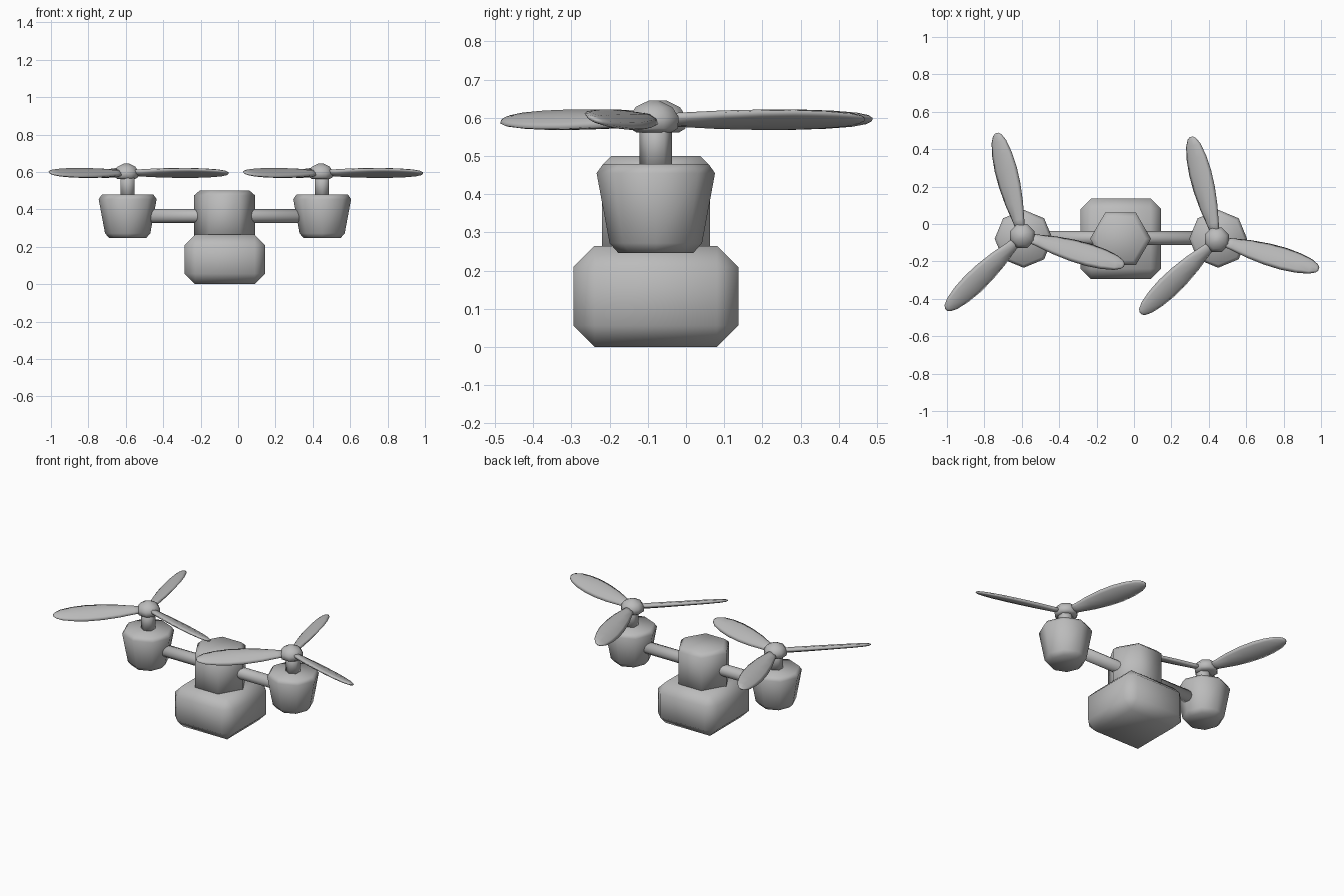
import bpy, bmesh, math
from mathutils import Matrix, Vector

if "Cube" in bpy.data.objects:
    bpy.data.objects.remove(bpy.data.objects["Cube"], do_unlink=True)

grey = bpy.data.materials.new("plain grey")
grey.use_nodes = True
GREY = (0.5, 0.5, 0.5, 1)
grey.diffuse_color = GREY
grey.node_tree.nodes["Principled BSDF"].inputs["Base Color"].default_value = GREY


def finish(name, bm, location=(0, 0, 0)):
    """Turn a bmesh into a smooth grey object."""
    bmesh.ops.recalc_face_normals(bm, faces=bm.faces)
    for f in bm.faces:
        f.smooth = True
    mesh = bpy.data.meshes.new(name)
    bm.to_mesh(mesh)
    bm.free()
    mesh.materials.append(grey)
    obj = bpy.data.objects.new(name, mesh)
    obj.location = location
    bpy.context.collection.objects.link(obj)
    return obj


def loft(bm, rings):
    """Skin closed rings of points and cap both ends."""
    loops = [[bm.verts.new(p) for p in ring] for ring in rings]
    n = len(loops[0])
    for a, b in zip(loops, loops[1:]):
        for i in range(n):
            j = (i + 1) % n
            bm.faces.new((a[i], a[j], b[j], b[i]))
    bm.faces.new(loops[0])
    bm.faces.new(loops[-1])


def lathe(name, profile, sides, location, turn=0.0, axis_x=False):
    """Revolve (radius, height) pairs about z, or about x."""
    bm = bmesh.new()
    angles = [turn + math.tau * i / sides for i in range(sides)]
    loft(bm, [[(r * math.cos(a), r * math.sin(a), z) for a in angles]
              for r, z in profile])
    if axis_x:
        bm.transform(Matrix.Rotation(math.pi / 2, 4, "Y"))
    return finish(name, bm, location)


# Chamfered base block
bm = bmesh.new()
bmesh.ops.create_cube(bm, size=1)
bmesh.ops.scale(bm, vec=(0.43, 0.432, 0.265), verts=bm.verts)
bmesh.ops.bevel(bm, geom=bm.edges[:], offset=0.056, segments=1, affect="EDGES")
finish("base_block", bm, (-0.07, -0.079, 0.1325))

# Hexagonal tower with a chamfered top rim
lathe("tower", [(0.163, 0.2), (0.163, 0.475), (0.134, 0.5)], 6, (-0.072, -0.079, 0))

# Crossbar joining the two pods
lathe("crossbar", [(0.037, -0.47), (0.037, 0.47)], 12, (-0.07, -0.075, 0.365), axis_x=True)

# Blade stations: distance from the hub, half width, half thickness
STATIONS = [(0.03, 0.025, 0.015), (0.09, 0.035, 0.016), (0.18, 0.052, 0.016),
            (0.28, 0.063, 0.015), (0.37, 0.065, 0.014), (0.45, 0.058, 0.013),
            (0.52, 0.043, 0.011), (0.555, 0.025, 0.008), (0.567, 0.010, 0.004)]
PITCH = math.radians(-22)


def blade(name, location, heading):
    bm = bmesh.new()
    rings = []
    for d, w, t in STATIONS:
        rings.append([(d, w * math.cos(a), t * math.sin(a))
                      for a in (math.tau * i / 8 for i in range(8))])
    loft(bm, rings)
    bm.transform(Matrix.Rotation(heading, 4, "Z") @ Matrix.Rotation(PITCH, 4, "X"))
    finish(name, bm, location)


# Pod, shaft, hub and three blades on each side
for side, x, hub_y in (("right", -0.59, -0.064), ("left", 0.45, -0.084)):
    lathe(side + "_pod", [(0.098, 0.246), (0.121, 0.272), (0.155, 0.455), (0.138, 0.479)],
          8, (x, -0.079, 0))
    lathe(side + "_shaft", [(0.043, 0.46), (0.043, 0.6)], 6, (x, -0.079, 0), math.pi / 2)
    hub_x = x - 0.007
    lathe(side + "_hub", [(0.05, 0.562), (0.068, 0.572), (0.07, 0.602), (0.052, 0.628), (0.015, 0.645)],
          8, (hub_x, hub_y, 0), math.pi / 8)
    for k in range(3):
        blade(f"{side}_blade_{k + 1}", (hub_x, hub_y, 0.595),
              math.radians(104 + 120 * k))
